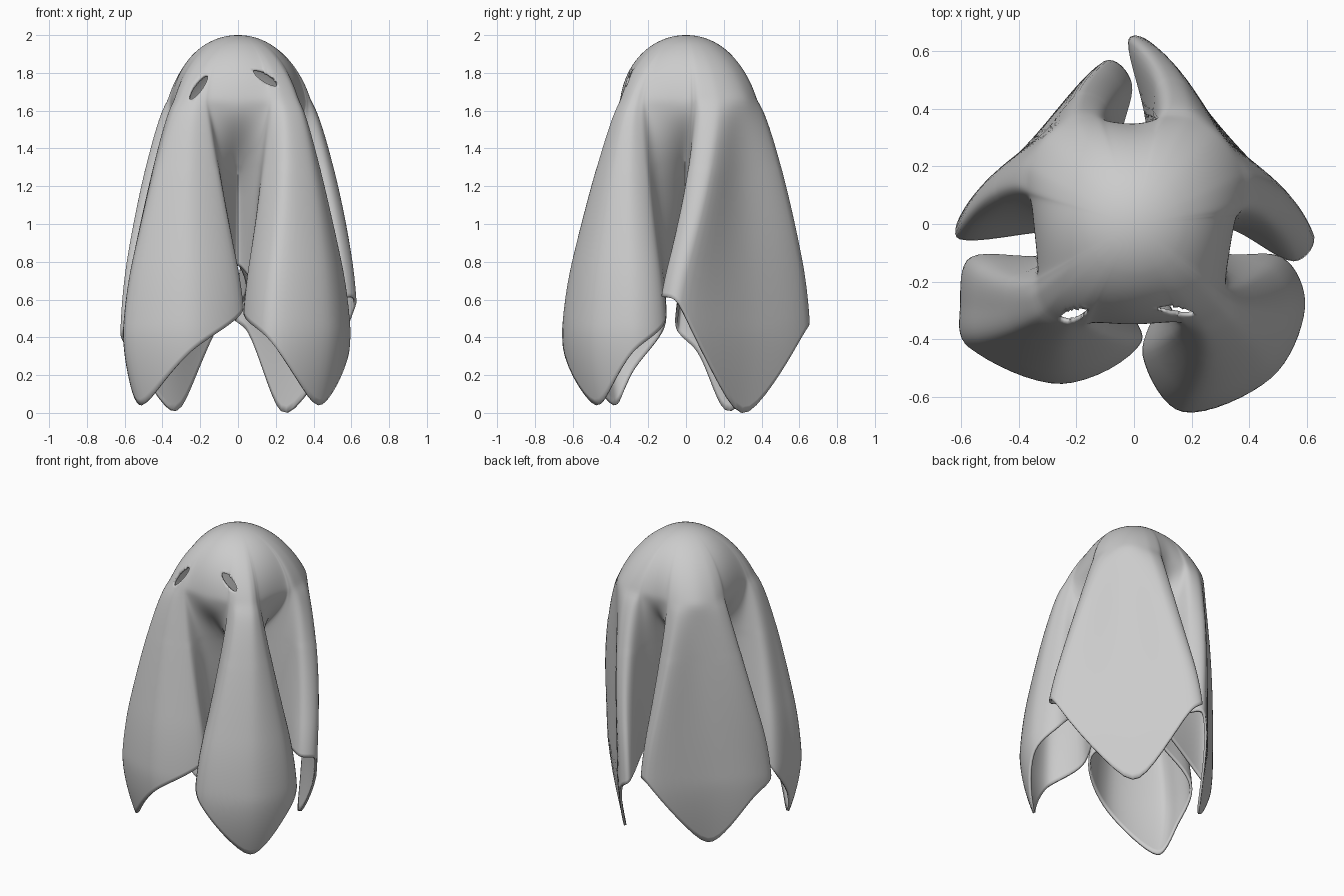
import bpy, bmesh
from math import cos, sin, radians, pi, sqrt, hypot, atan2, remainder
from mathutils import Vector

cube = bpy.data.objects.get("Cube")
if cube:
    bpy.data.objects.remove(cube, do_unlink=True)

HEAD = 1.65      # height where the dome ends and the folds begin
FLARE = 0.55     # height where the folds are nearly at their widest
STEPS = 8        # columns between plan points
DOME_ROWS, DRAPE_ROWS = 34, 48

# One hanging panel per corner: diagonal angle, angles to its two folds at the
# head, tip height, the two fold heights, then plan points in hundredths:
# inner, fold, outer, corner, outer, fold, inner, and the pleat that follows
PANELS = [
    (-45, 17, 9, .04, .52, .47, [(8, -24), (2, -46), (17, -66), (48, -54), (60, -29), (52, -11), (30, -9), (8, -1)]),
    (45, 33, 28, 0, .62, .5, [(32, -2), (56, -16), (63, -5), (30, 34), (6, 63), (-3, 64), (4, 32), (0, 8)]),
    (135, 25, 26, .01, .5, .45, [(-4, 28), (0, 49), (-10, 57), (-38, 27), (-58, 7), (-61, -6), (-30, -4), (-8, -1)]),
    (225, 14, 18, .04, .45, .54, [(-30, -10), (-57, -11), (-61, -28), (-58, -43), (-25, -56), (4, -41), (-5, -22), (0, -8)]),
]


def panel_knots(diagonal, left, right, tip, first, last, plan):
    """Knots holding head x, y, hem x, y, hem height and pleat weight."""
    knots = []
    spread = [-left - 6, -left, -left * .6, 0, right * .6, right, right + 6, 45]
    radii = [.37, .395, .42, .435, .42, .395, .37, .35]
    tuck = [.6, 0, 0, 0, 0, 0, .6, 1]
    corner = Vector(plan[3])
    for i, point in enumerate(plan):
        angle = radians(diagonal + spread[i])
        fold, top = (Vector(plan[1]), first) if i < 3 else (Vector(plan[5]), last)
        if i == 7:
            hem = .78
        elif i in (0, 6):
            hem = .66
        else:
            share = (Vector(point) - corner).length / (fold - corner).length
            hem = tip + (top - tip) * min(1, share)
        knots.append(Vector((radii[i] * cos(angle), radii[i] * sin(angle),
                             point[0] / 100, point[1] / 100, hem, tuck[i])))
    return knots


def smooth_loop(knots):
    """Closed cubic curve through the knots, spaced by the hem plan."""
    n = len(knots)
    gap = [sqrt(hypot(*(knots[(i + 1) % n] - knots[i])[2:4])) for i in range(n)]
    slope = [(knots[(i + 1) % n] - knots[i - 1]) / (gap[i] + gap[i - 1]) for i in range(n)]
    loop = []
    for i in range(n):
        a, b = knots[i], knots[(i + 1) % n]
        for s in range(STEPS):
            t = s / STEPS
            h = t * t * (3 - 2 * t)
            loop.append(a * (1 - h) + b * h
                        + slope[i] * gap[i] * t * (1 - t) ** 2
                        - slope[(i + 1) % n] * gap[i] * t * t * (1 - t))
    return loop


def dome_point(col, f):
    """Rounded head, f from 0 at the crown to 1 at the folds."""
    z = 1.5 + .5 * cos(f * 1.266)
    size = sin(f * 1.266) / sin(1.266)
    flat = Vector(col[:2])
    circle = flat.normalized() * .385
    return (*(circle.lerp(flat, f ** 2) * size), z)


def drape_point(col, f):
    """Hanging cloth, f from 0 at the head to 1 at the hem."""
    z = HEAD + (col[4] - HEAD) * f
    u = (HEAD - z) / (HEAD - FLARE)
    swing = u - max(0, u - .75) ** 2
    # Panels flare out early, pleats wrap in under the head
    flare = swing ** .7
    wrap = min(1, u / .45)
    flare += (wrap * wrap * (3 - 2 * wrap) - flare) * max(0, min(1, col[5]))
    start, end = atan2(col[1], col[0]), atan2(col[3], col[2])
    angle = start + remainder(end - start, 2 * pi) * swing
    inner, outer = hypot(col[0], col[1]), hypot(col[2], col[3])
    radius = inner + (outer - inner) * flare
    if z < .45:
        radius *= 1 - .12 * ((.45 - z) / .45) ** 1.5
    return radius * cos(angle), radius * sin(angle), z


# Sheet: crown, dome and drape rows
columns = smooth_loop([k for p in PANELS for k in panel_knots(*p)])
bm = bmesh.new()
crown = bm.verts.new((0, 0, 2))
rows = [[bm.verts.new(dome_point(c, r / DOME_ROWS)) for c in columns] for r in range(1, DOME_ROWS + 1)]
rows += [[bm.verts.new(drape_point(c, r / DRAPE_ROWS)) for c in columns] for r in range(1, DRAPE_ROWS + 1)]
count = len(columns)
for i in range(count):
    j = (i + 1) % count
    bm.faces.new((crown, rows[0][i], rows[0][j]))
    for upper, lower in zip(rows, rows[1:]):
        bm.faces.new((upper[i], lower[i], lower[j], upper[j]))
for _ in range(3):
    bmesh.ops.smooth_vert(bm, verts=[v for v in bm.verts if 1.3 < v.co.z < 1.95], factor=.5,
                          use_axis_x=True, use_axis_y=True, use_axis_z=True)


def cut_eye(x, z, tilt, long, short):
    """Open a slanted oval and settle its rim on the outline."""
    def local(co):
        dx, dz = co.x - x, co.z - z
        return ((dx * cos(tilt) + dz * sin(tilt)) / long, (dz * cos(tilt) - dx * sin(tilt)) / short)
    inside = [f for f in bm.faces if f.calc_center_median().y < -.1 and hypot(*local(f.calc_center_median())) < 1]
    touched = {v for f in inside for v in f.verts}
    bmesh.ops.delete(bm, geom=inside, context='FACES')
    for v in touched:
        if v.is_valid and v.is_boundary:
            a, b = local(v.co)
            k = 1 / max(.2, hypot(a, b))
            a, b = a * k * long, b * k * short
            v.co.x = x + a * cos(tilt) - b * sin(tilt)
            v.co.z = z + a * sin(tilt) + b * cos(tilt)


cut_eye(-.21, 1.725, radians(54), .078, .023)
cut_eye(.145, 1.775, radians(-32), .075, .023)
bmesh.ops.recalc_face_normals(bm, faces=bm.faces)

mesh = bpy.data.meshes.new("draped_sheet")
bm.to_mesh(mesh)
bm.free()
sheet = bpy.data.objects.new("draped_sheet", mesh)
bpy.context.collection.objects.link(sheet)

# Cloth colour
cloth = bpy.data.materials.new("pale_cloth")
cloth.use_nodes = True
cloth.diffuse_color = (.6, .6, .6, 1)
cloth.node_tree.nodes["Principled BSDF"].inputs["Base Color"].default_value = (.6, .6, .6, 1)
mesh.materials.append(cloth)

# Cloth thickness and smooth shading
solid = sheet.modifiers.new("thickness", 'SOLIDIFY')
solid.thickness = .015
solid.offset = -1
bpy.context.view_layer.objects.active = sheet
sheet.select_set(True)
bpy.ops.object.shade_smooth_by_angle(angle=radians(50))
